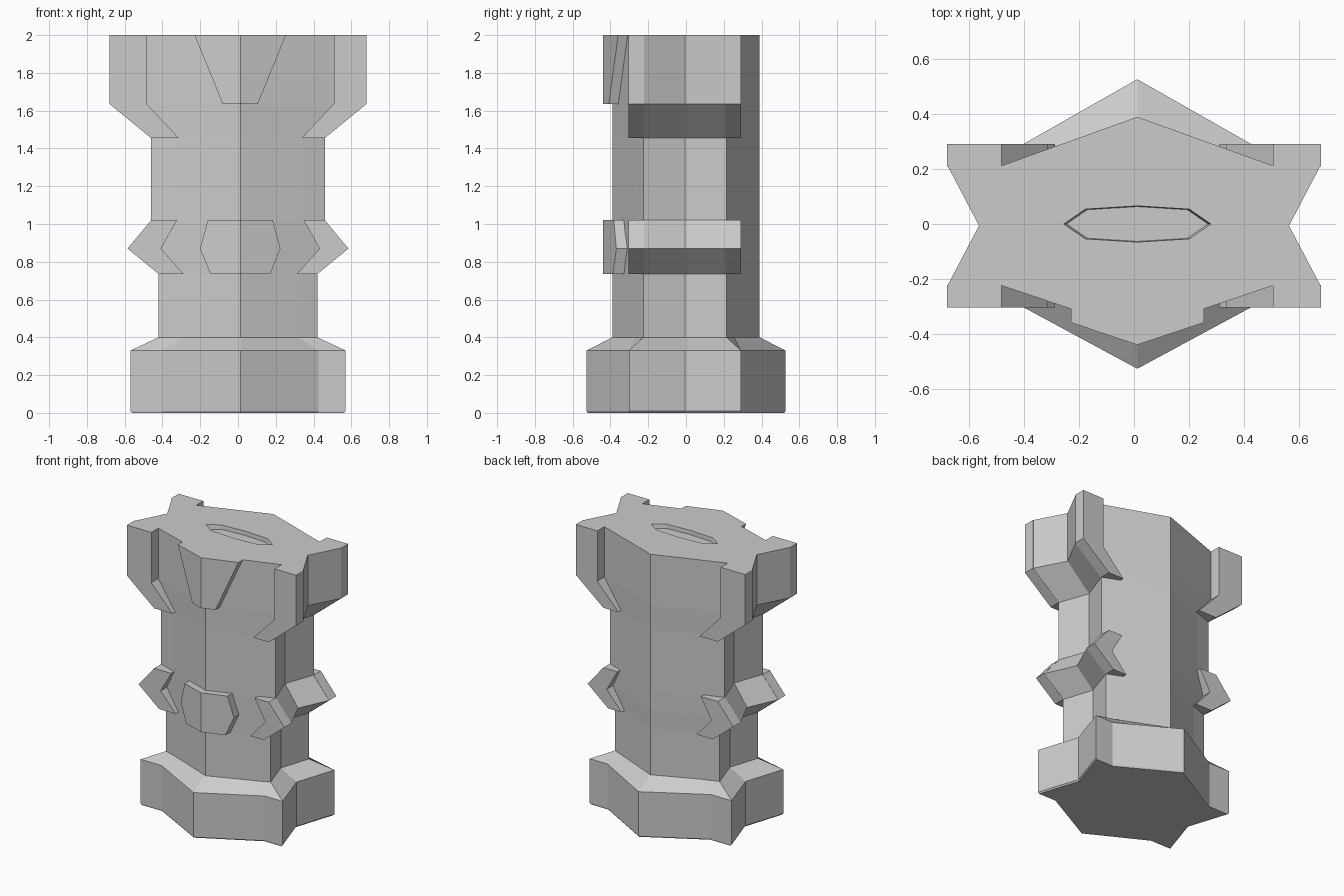
import bpy, bmesh

if "Cube" in bpy.data.objects:
    bpy.data.objects.remove(bpy.data.objects["Cube"])

CX, CY = 0.012, -0.006   # slight offset of the ridges and the side notches


def finish(name, bm):
    bmesh.ops.recalc_face_normals(bm, faces=bm.faces)
    me = bpy.data.meshes.new(name)
    bm.to_mesh(me)
    bm.free()
    ob = bpy.data.objects.new(name, me)
    bpy.context.collection.objects.link(ob)
    return ob


def loft(name, rings):
    """Skin equal-length rings of 3D points and cap both ends."""
    bm = bmesh.new()
    loops = [[bm.verts.new(p) for p in r] for r in rings]
    n = len(loops[0])
    for a, b in zip(loops, loops[1:]):
        for i in range(n):
            j = (i + 1) % n
            bm.faces.new((a[i], a[j], b[j], b[i]))
    bm.faces.new(loops[0])
    bm.faces.new(loops[-1])
    return finish(name, bm)


def section(z, ridge, half, bend, bend_y, corner_y):
    """Star-like cross-section: ridge, bend, corner, side notch, mirrored."""
    notch = 0.83 * half
    right_front = [(CX, -ridge), (bend + CX, CY - bend_y), (half, CY - corner_y)]
    right_back = [(half, CY + corner_y), (bend + CX, CY + bend_y), (CX, ridge)]
    left = [(-half, CY + corner_y), (-half, CY - corner_y)]
    pts = right_front + [(notch, CY)] + right_back
    pts += [(-bend + CX, CY + bend_y), left[0], (-notch, CY), left[1],
            (-bend + CX, CY - bend_y)]
    return [(x, y, z) for x, y in pts]


# Main pillar: base, shaft, collar and flared head
pillar = loft("pillar", [
    section(0.00, 0.52, 0.56, 0.41, 0.295, 0.295),
    section(0.01, 0.527, 0.57, 0.415, 0.297, 0.297),
    section(0.33, 0.527, 0.57, 0.415, 0.297, 0.297),
    section(0.40, 0.39, 0.42, 0.31, 0.262, 0.22),
    section(0.735, 0.39, 0.42, 0.31, 0.262, 0.22),
    section(0.87, 0.39, 0.585, 0.425, 0.225, 0.22),
    section(1.02, 0.39, 0.46, 0.335, 0.265, 0.22),
    section(1.455, 0.39, 0.46, 0.335, 0.265, 0.22),
    section(1.635, 0.39, 0.68, 0.495, 0.218, 0.22),
    section(2.00, 0.39, 0.68, 0.495, 0.218, 0.22)])

# Shallow eight-sided recess in the top
oval = [(-0.268, 0), (-0.19, -0.054), (0, -0.066), (0.19, -0.054),
        (0.268, 0), (0.19, 0.054), (0, 0.066), (-0.19, 0.054)]
cutter = loft("recess_cutter", [[(x * s + CX, y * s, z) for x, y in oval]
                                for z, s in ((1.97, 0.96), (2.03, 1.04))])
cutter.hide_render = True
cutter.hide_set(True)
cut = pillar.modifiers.new("recess", "BOOLEAN")
cut.operation = "DIFFERENCE"
cut.solver = "EXACT"
cut.object = cutter

# Corner clips on the head and the collar: (outer x, inner x, z) per level
CLIPS = {
    "head_clip": [(0.46, 0.325, 1.455), (0.68, 0.495, 1.635), (0.68, 0.495, 2.0)],
    "collar_clip": [(0.42, 0.30, 0.735), (0.585, 0.42, 0.87), (0.46, 0.335, 1.02)],
}
for name, levels in CLIPS.items():
    for sx in (-1, 1):
        for sy in (-1, 1):
            rings = []
            for outer, inner, z in levels:
                xo, xi = sx * outer, sx * inner + CX
                yi, yo = CY + sy * 0.216, CY + sy * 0.298
                rings.append([(xi, yi, z), (xo, yi, z), (xo, yo, z), (xi, yo, z)])
            loft(name, rings)

# Folded plates on the front ridge: (half width, z) per level
PLATES = {
    "head_plate": [(0.093, 1.635), (0.242, 2.0)],
    "collar_plate": [(0.158, 0.735), (0.213, 0.87), (0.172, 1.02)],
}
for name, levels in PLATES.items():
    rings = []
    for w, z in levels:
        front, back, fall = -0.44, -0.34, 0.335 * w
        rings.append([(CX - w, front + fall, z), (CX, front, z),
                      (CX + w, front + fall, z), (CX + w, back + fall, z),
                      (CX, back, z), (CX - w, back + fall, z)])
    loft(name, rings)
